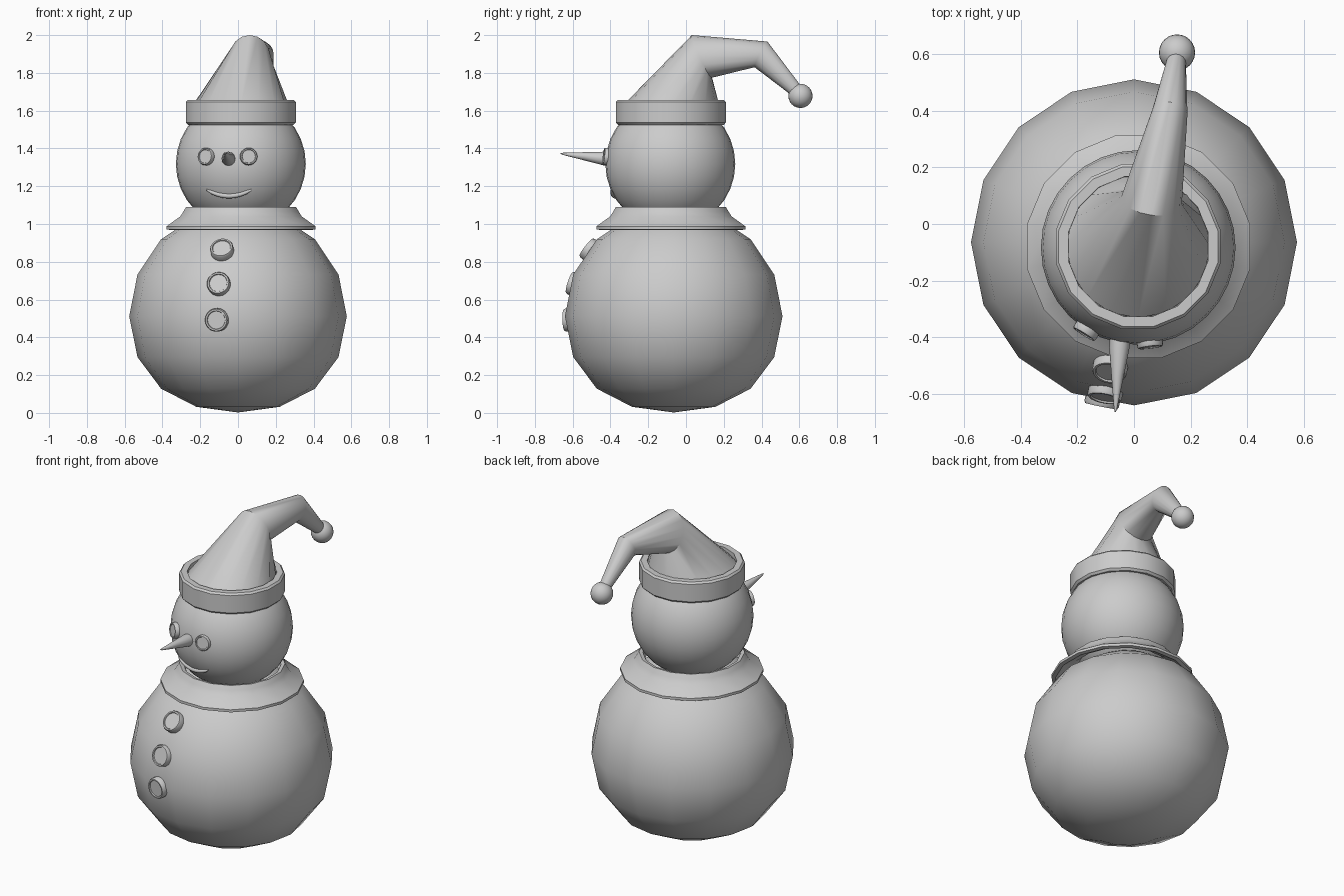
import bpy, bmesh, math
from mathutils import Vector

old = bpy.data.objects.get("Cube")
if old:
    bpy.data.objects.remove(old, do_unlink=True)

GREY = (0.6, 0.6, 0.6, 1)
mat = bpy.data.materials.new("plain grey")
mat.use_nodes = True
mat.diffuse_color = GREY
mat.node_tree.nodes["Principled BSDF"].inputs["Base Color"].default_value = GREY


def ring(center, u, v, n, phase=0.0):
    """Ellipse of n points spanned by half axes u and v."""
    c, u, v = Vector(center), Vector(u), Vector(v)
    angles = [2 * math.pi * (i + phase) / n for i in range(n)]
    return [c + u * math.cos(a) + v * math.sin(a) for a in angles]


def loft(name, rings, caps=True, closed=False, angle=35):
    """Skin a row of equal-sized rings."""
    bm = bmesh.new()
    rows = [[bm.verts.new(p) for p in r] for r in rings]
    n = len(rows[0])
    pairs = list(zip(rows, rows[1:]))
    if closed:
        pairs.append((rows[-1], rows[0]))
    for a, b in pairs:
        for i in range(n):
            j = (i + 1) % n
            bm.faces.new((a[i], a[j], b[j], b[i]))
    if caps and not closed:
        bm.faces.new(rows[0])
        bm.faces.new(rows[-1])
    bmesh.ops.remove_doubles(bm, verts=bm.verts, dist=1e-5)
    bmesh.ops.recalc_face_normals(bm, faces=bm.faces)
    mesh = bpy.data.meshes.new(name)
    bm.to_mesh(mesh)
    bm.free()
    obj = bpy.data.objects.new(name, mesh)
    bpy.context.collection.objects.link(obj)
    mesh.materials.append(mat)
    bpy.ops.object.select_all(action='DESELECT')
    obj.select_set(True)
    bpy.context.view_layer.objects.active = obj
    bpy.ops.object.shade_smooth_by_angle(angle=math.radians(angle))
    return obj


def lathe(name, profile, center, n, axis=(0, 0, 1), phase=0.0, closed=False, angle=35):
    """Turn (radius, height) points about an axis through center."""
    w = Vector(axis).normalized()
    u = Vector((1, 0, 0))
    u = (u - w * u.dot(w)).normalized()
    v = w.cross(u)
    c = Vector(center)
    rings = [ring(c + w * h, u * r, v * r, n, phase) for r, h in profile]
    return loft(name, rings, False, closed, angle)


def arc_profile(radius, steps, squash=0.0):
    """Half circle from bottom to top, with the underside optionally flattened."""
    pts = []
    for i in range(steps + 1):
        a = math.pi * (i / steps - 0.5)
        h = radius * math.sin(a)
        if h < 0:
            h *= 1 - squash * math.sin(a) ** 2
        pts.append((0.0 if i in (0, steps) else radius * math.cos(a), h))
    return pts


def disc(name, center, away_from, radius, half):
    """Dished round button facing away from a point."""
    profile = [(0, -half), (radius, -half), (radius, half * 0.6), (radius * 0.93, half),
               (radius * 0.8, half), (radius * 0.76, half * 0.7), (0, half * 0.7)]
    axis = Vector(center) - Vector(away_from)
    return lathe(name, profile, center, 20, axis)


BODY = Vector((0, -0.065, 0.512))
HEAD = Vector((0.015, -0.083, 1.318))
HEAD_R = 0.344

# Body and head
lathe("body", arc_profile(0.576, 8, 0.115), BODY, 16, angle=60)
lathe("head", arc_profile(HEAD_R, 16), HEAD, 32, angle=60)

# Flared collar
lathe("collar", [(0.26, 1.05), (0.275, 1.085), (0.297, 1.09), (0.312, 1.065), (0.328, 1.04),
                 (0.402, 0.988), (0.402, 0.972), (0.38, 0.968), (0.3, 1.015)],
      (0.016, -0.08, 0), 16, phase=0.5, closed=True)

# Hat brim
lathe("hat_brim", [(0.25, 1.525), (0.285, 1.525), (0.297, 1.537), (0.297, 1.645),
                   (0.287, 1.656), (0.252, 1.656)],
      (0.015, -0.08, 0), 16, phase=0.5, closed=True)

# Folded hat: base, first bend, second bend, tip
loft("hat", [
    ring((0.015, -0.078, 1.63), (0.254, 0, 0), (0, 0.254, 0), 16),
    ring((0.062, 0.083, 1.887), (0.107, -0.013, 0), (0, 0.052, -0.113), 16),
    ring((0.127, 0.397, 1.898), (0.062, -0.008, 0), (0, -0.034, -0.068), 16),
    ring((0.15, 0.582, 1.707), (0.033, 0, 0), (0, -0.028, -0.022), 16),
], angle=40)
lathe("hat_pompom", arc_profile(0.064, 12), (0.152, 0.606, 1.678), 24, angle=60)

# Carrot nose
base, tip = Vector((-0.048, -0.38, 1.34)), Vector((-0.066, -0.664, 1.373))
loft("nose", [ring(base.lerp(tip, t), (r, 0, 0), (0, 0, r), 12)
              for t, r in ((0, 0.037), (0.2, 0.036), (0.55, 0.022), (0.95, 0.006), (1, 0.002))])

# Eyes
for name, x, y in (("right_eye", -0.17, -0.378), ("left_eye", 0.056, -0.422)):
    disc(name, (x, y, 1.357), HEAD, 0.046, 0.014)

# Smile that follows the head, thinning toward the ends
smile = []
for i in range(13):
    t = i / 6 - 1
    d = Vector((-0.047 + 0.12 * t, 0, 1.148 + 0.034 * t * t)) - HEAD
    d.y = -math.sqrt(HEAD_R ** 2 - d.x ** 2 - d.z ** 2)
    r = 0.004 + 0.009 * math.sqrt(1 - t * t)
    out = d.normalized()
    side = out.cross(Vector((1, 0, 0.5 * t))).normalized()
    smile.append(ring(HEAD + d, out * r, side * r, 8))
loft("mouth", smile, angle=60)

# Coat buttons
for name, x, y, z in (("top_button", -0.085, -0.512, 0.865),
                      ("middle_button", -0.102, -0.598, 0.683),
                      ("bottom_button", -0.112, -0.624, 0.492)):
    disc(name, (x, y, z), BODY, 0.062, 0.02)
